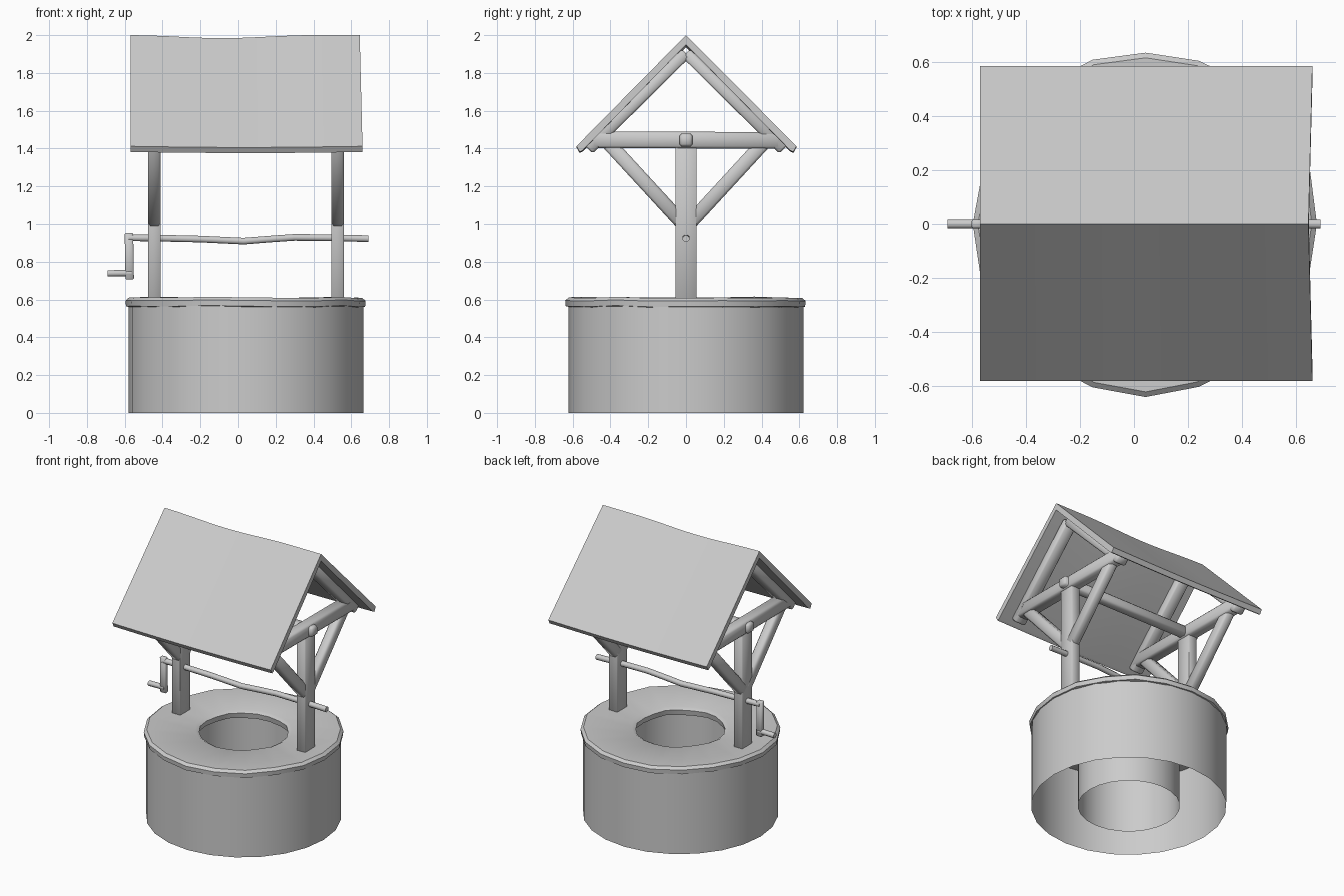
import bpy, bmesh, math, random
from mathutils import Vector

if "Cube" in bpy.data.objects:
    bpy.data.objects.remove(bpy.data.objects["Cube"])

random.seed(4)
CX = 0.043          # axis of the round base
POSTS = (-0.443, 0.528)


def make(name, verts, faces, angle=40, bevel=0):
    me = bpy.data.meshes.new(name)
    bm = bmesh.new()
    vs = [bm.verts.new(v) for v in verts]
    for f in faces:
        bm.faces.new([vs[i] for i in f])
    bmesh.ops.recalc_face_normals(bm, faces=bm.faces)
    if bevel:
        bmesh.ops.bevel(bm, geom=bm.edges[:], offset=bevel, segments=1, affect='EDGES')
    bm.to_mesh(me)
    bm.free()
    ob = bpy.data.objects.new(name, me)
    bpy.context.collection.objects.link(ob)
    bpy.ops.object.select_all(action='DESELECT')
    ob.select_set(True)
    bpy.context.view_layer.objects.active = ob
    bpy.ops.object.shade_smooth_by_angle(angle=math.radians(angle))
    return ob


def lathe(name, profile, n, closed=False, jitter=0.0):
    verts, faces, m = [], [], len(profile)
    for i in range(n):
        a = 2 * math.pi * i / n
        jr, jz = random.uniform(-jitter, jitter), random.uniform(-jitter, jitter)
        for r, z in profile:
            verts.append((CX + (r + jr) * math.cos(a), (r + jr) * math.sin(a), z + jz))
    for i in range(n):
        k = (i + 1) % n
        for j in range(m if closed else m - 1):
            l = (j + 1) % m
            faces.append((i * m + j, k * m + j, k * m + l, i * m + l))
    return make(name, verts, faces)


def beam(name, a, b, w, h, bevel=0.012):
    """Rectangular timber from a to b; w is the size along the side axis, h across it."""
    a, b = Vector(a), Vector(b)
    d = (b - a).normalized()
    side = Vector((0, 1, 0)) if abs(d.x) > 0.9 else Vector((1, 0, 0))
    up = d.cross(side).normalized()
    verts = [p + side * (s * w / 2) + up * (t * h / 2)
             for p in (a, b) for s, t in ((-1, -1), (1, -1), (1, 1), (-1, 1))]
    faces = [(0, 1, 2, 3), (4, 5, 6, 7)]
    faces += [(i, (i + 1) % 4, (i + 1) % 4 + 4, i + 4) for i in range(4)]
    return make(name, verts, faces, 50, bevel)


def rod(name, pts, radius, n=8):
    """Round rod running along x through (x, z) points."""
    verts, faces = [], []
    for x, z in pts:
        for i in range(n):
            t = 2 * math.pi * (i + 0.5) / n
            verts.append((x, radius * math.cos(t), z + radius * math.sin(t)))
    for s in range(len(pts) - 1):
        for i in range(n):
            k = (i + 1) % n
            faces.append((s * n + i, s * n + k, s * n + n + k, s * n + n + i))
    last = (len(pts) - 1) * n
    faces += [tuple(range(n)), tuple(range(last, last + n))]
    return make(name, verts, faces, 50)


# Round base: outer wall, shaft lining and uneven capping ring
lathe("outer_wall", [(0.622, 0.0), (0.622, 0.57)], 24)
lathe("shaft_lining", [(0.325, 0.0), (0.325, 0.57)], 24)
lathe("capping_ring", [(0.615, 0.56), (0.634, 0.565), (0.637, 0.595), (0.618, 0.611),
                       (0.31, 0.606), (0.285, 0.592), (0.292, 0.555), (0.33, 0.552)],
      20, closed=True, jitter=0.004)

# Timber frames, one at each post
for tag, x in zip(("left", "right"), POSTS):
    beam(tag + "_post", (x, 0, 0.58), (x, 0, 1.45), 0.066, 0.112, 0.003)
    beam(tag + "_tie_beam", (x, -0.5, 1.447), (x, 0.5, 1.443), 0.085, 0.088)
    for end, s in (("front", -1), ("back", 1)):
        beam(f"{tag}_{end}_brace", (x, s * 0.015, 1.0), (x, s * 0.42, 1.44), 0.066, 0.075)
        beam(f"{tag}_{end}_rafter", (x, 0, 1.905), (x, s * 0.515, 1.395), 0.085, 0.06, 0.01)
beam("long_beam", (-0.51, 0, 1.445), (0.6, 0, 1.445), 0.068, 0.068)

# Sagging folded roof
profile = [(-0.58, 1.412), (0, 2.0), (0.585, 1.412), (0.568, 1.382), (0.552, 1.39),
           (0, 1.95), (-0.547, 1.39), (-0.563, 1.382)]
verts, faces, n, m = [], [], 12, len(profile)
for i in range(n + 1):
    t = i / n
    sag = -0.016 * math.sin(math.pi * min(1, t * 1.25)) ** 2
    for y, z in profile:
        low = (2.0 - z) / 0.6
        x = -0.57 + t * (1.215 + 0.015 * low)
        sway = -0.006 * math.sin(math.pi * t) * low
        verts.append((x, y, z + sag * (1 - low) + sway))
for i in range(n):
    for j in range(m):
        k = (j + 1) % m
        faces.append((i * m + j, i * m + k, i * m + m + k, i * m + m + j))
for o in (0, n * m):
    faces += [tuple(o + q for q in (0, 1, 5, 6, 7)), tuple(o + q for q in (1, 2, 3, 4, 5))]
make("roof", verts, faces)

# Windlass with its crank
rod("windlass", [(-0.58, 0.927), (-0.42, 0.925), (-0.2, 0.92), (0.03, 0.909), (0.17, 0.92),
                 (0.3, 0.929), (0.5, 0.927), (0.69, 0.922)], 0.019)
beam("crank_arm", (-0.578, 0, 0.953), (-0.574, 0, 0.705), 0.045, 0.032, 0.006)
rod("crank_handle", [(-0.69, 0.738), (-0.565, 0.74)], 0.018)
